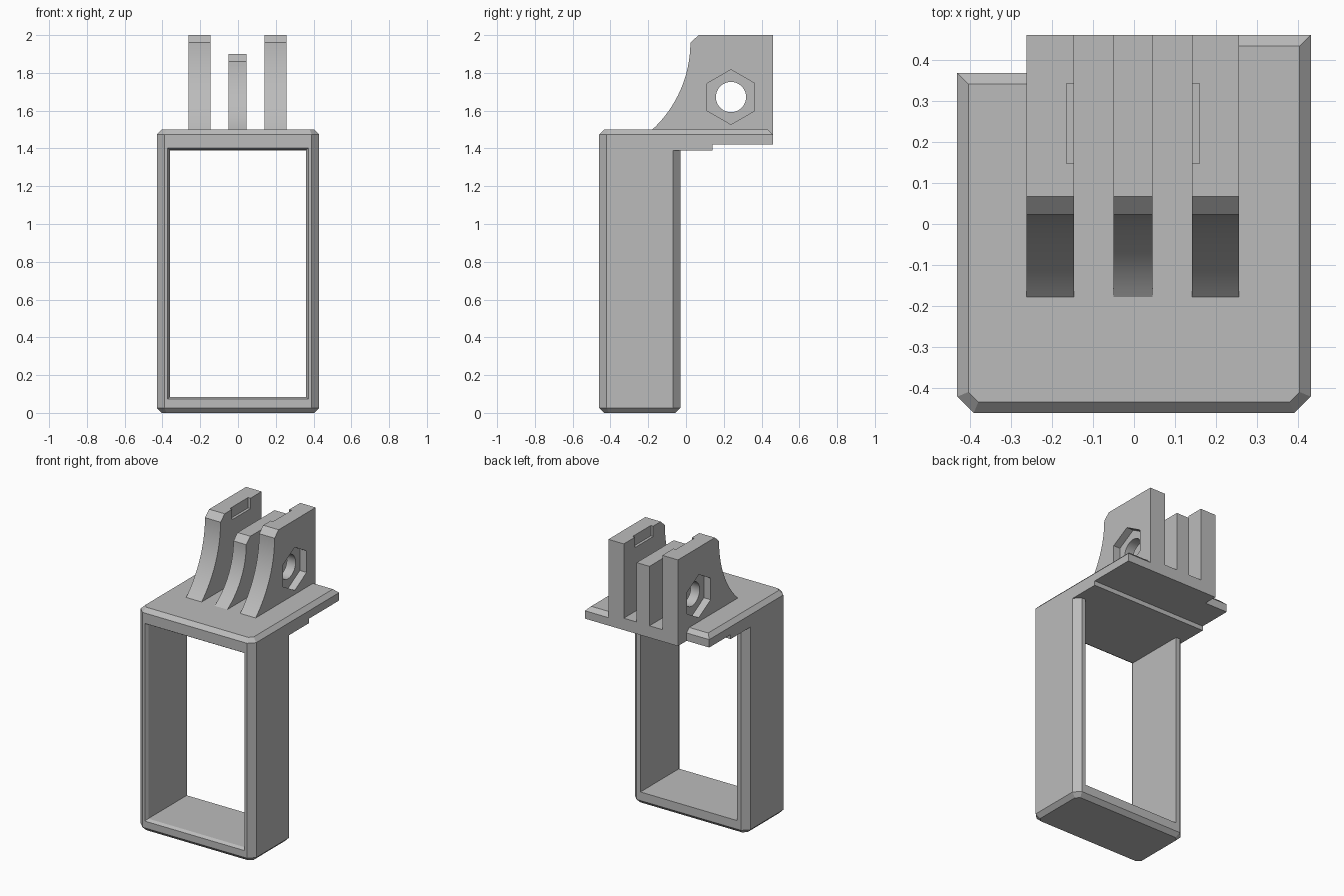
import bpy, bmesh, math
from mathutils import Matrix, Vector

if "Cube" in bpy.data.objects:
    bpy.data.objects.remove(bpy.data.objects["Cube"], do_unlink=True)

grey = bpy.data.materials.new("matte grey")
grey.use_nodes = True
GREY = (0.5, 0.5, 0.5, 1)
grey.diffuse_color = GREY
grey.node_tree.nodes["Principled BSDF"].inputs["Base Color"].default_value = GREY


def loft(name, rings):
    """Closed solid through rings of equal point count."""
    bm = bmesh.new()
    loops = [[bm.verts.new(p) for p in ring] for ring in rings]
    for a, b in zip(loops, loops[1:]):
        for i in range(len(a)):
            j = (i + 1) % len(a)
            bm.faces.new((a[i], a[j], b[j], b[i]))
    bm.faces.new(loops[0])
    bm.faces.new(loops[-1])
    bmesh.ops.recalc_face_normals(bm, faces=bm.faces)
    mesh = bpy.data.meshes.new(name)
    bm.to_mesh(mesh)
    bm.free()
    mesh.materials.append(grey)
    obj = bpy.data.objects.new(name, mesh)
    bpy.context.collection.objects.link(obj)
    return obj


def box(name, x, y, z):
    return loft(name, [[(x[0], y[0], h), (x[1], y[0], h), (x[1], y[1], h), (x[0], y[1], h)] for h in z])


def rod(name, sides, radius, x, y, z):
    """Prism along x with a corner pointing up."""
    turn = [2 * math.pi * i / sides for i in range(sides)]
    return loft(name, [[(h, y + radius * math.sin(a), z + radius * math.cos(a)) for a in turn] for h in x])


def carve(target, cutter):
    cutter.hide_render = True
    mod = target.modifiers.new("cut", "BOOLEAN")
    mod.operation, mod.solver, mod.object = "DIFFERENCE", "EXACT", cutter
    bpy.ops.object.select_all(action="DESELECT")
    bpy.context.view_layer.objects.active = target
    target.select_set(True)
    bpy.ops.object.modifier_apply(modifier=mod.name)
    bpy.data.objects.remove(cutter, do_unlink=True)


def inset(points, d):
    """Move a counter-clockwise outline inward by d."""
    out = []
    for i, p in enumerate(points):
        p = Vector(p)
        e = (p - Vector(points[i - 1])).normalized()
        f = (Vector(points[(i + 1) % len(points)]) - p).normalized()
        n, m = Vector((-e.y, e.x)), Vector((-f.y, f.x))
        out.append(p + (n + m) * d / (1 + n.dot(m)))
    return out


def at(points, z):
    return [(p[0], p[1], z) for p in points]


W, FRONT, BACK, CH, BV = 0.43, -0.46, 0.46, 0.04, 0.027
FRAME_BACK, PLATE_Z, TOP = -0.03, 1.42, 1.5

# Upright frame with chamfered corners and base
nose = [(-W, FRONT + CH), (-W + CH, FRONT), (W - CH, FRONT), (W, FRONT + CH)]
outline = nose + [(W, FRAME_BACK - CH), (W - CH, FRAME_BACK), (-W + CH, FRAME_BACK), (-W, FRAME_BACK - CH)]
frame = loft("frame", [at(inset(outline, BV), 0), at(outline, BV), at(outline, PLATE_Z)])


# Window through the frame, flared at the front
def window(y, d):
    return [(-0.36 - d, y, 0.085 - d), (0.36 + d, y, 0.085 - d),
            (0.36 + d, y, 1.391 + d), (-0.36 - d, y, 1.391 + d)]


carve(frame, loft("window_cutter", [window(-0.5, 0.012), window(FRONT, 0.012),
                                    window(FRONT + 0.02, 0), window(0.1, 0)]))

# Top plate, shorter on the right side, with a bevelled rim
LEFT_EDGE, RIGHT_EDGE = 0.256, -0.262
rim = nose + [(W, BACK), (RIGHT_EDGE, BACK), (RIGHT_EDGE, 0.367), (-W, 0.367)]
loft("top_plate", [at(rim, PLATE_Z), at(rim, TOP - BV), at(inset(rim, BV), TOP)])
box("finger_base", (RIGHT_EDGE, LEFT_EDGE), (0, BACK), (PLATE_Z, TOP))
box("underside_step", (-W, W), (FRAME_BACK - CH, 0.14), (1.39, PLATE_Z))


# Mounting fingers with a concave front edge
def finger(name, x, top):
    foot, crest, shoulder = -0.178, 0.023, top - 0.04
    run, rise = crest - foot, shoulder - TOP
    radius = (run * run + rise * rise) / (2 * run)
    sweep = math.asin(rise / radius)
    steps = 20
    side = [(BACK, TOP), (BACK, top), (0.067, top)]
    for i in range(steps + 1):
        a = sweep * i / steps
        side.append((crest - radius + radius * math.cos(a), shoulder - radius * math.sin(a)))
    obj = loft(name, [[(h, y, z) for y, z in side] for h in x])
    carve(obj, rod("bolt_cutter", 40, 0.08, (x[0] - 0.1, x[1] + 0.1), 0.238, 1.672))
    return obj


right = finger("right_finger", (RIGHT_EDGE, -0.146), 2.0)
middle = finger("middle_finger", (-0.05, 0.045), 1.9)
left = finger("left_finger", (0.141, LEFT_EDGE), 2.0)

# Hexagonal nut pockets outside, shallow slots at the inner top
for obj, outer, inner, s in ((right, RIGHT_EDGE, -0.146, -1), (left, LEFT_EDGE, 0.141, 1)):
    nut = sorted((outer - s * 0.05, outer + s * 0.1))
    carve(obj, rod("nut_cutter", 6, 0.145, nut, 0.238, 1.672))
    slot = sorted((inner - s * 0.05, inner + s * 0.018))
    carve(obj, box("slot_cutter", slot, (0.147, 0.342), (1.93, 2.1)))

# Smooth the curves, keep the edges sharp
for obj in (right, middle, left):
    bpy.ops.object.select_all(action="DESELECT")
    bpy.context.view_layer.objects.active = obj
    obj.select_set(True)
    bpy.ops.object.shade_smooth_by_angle(angle=math.radians(25))
